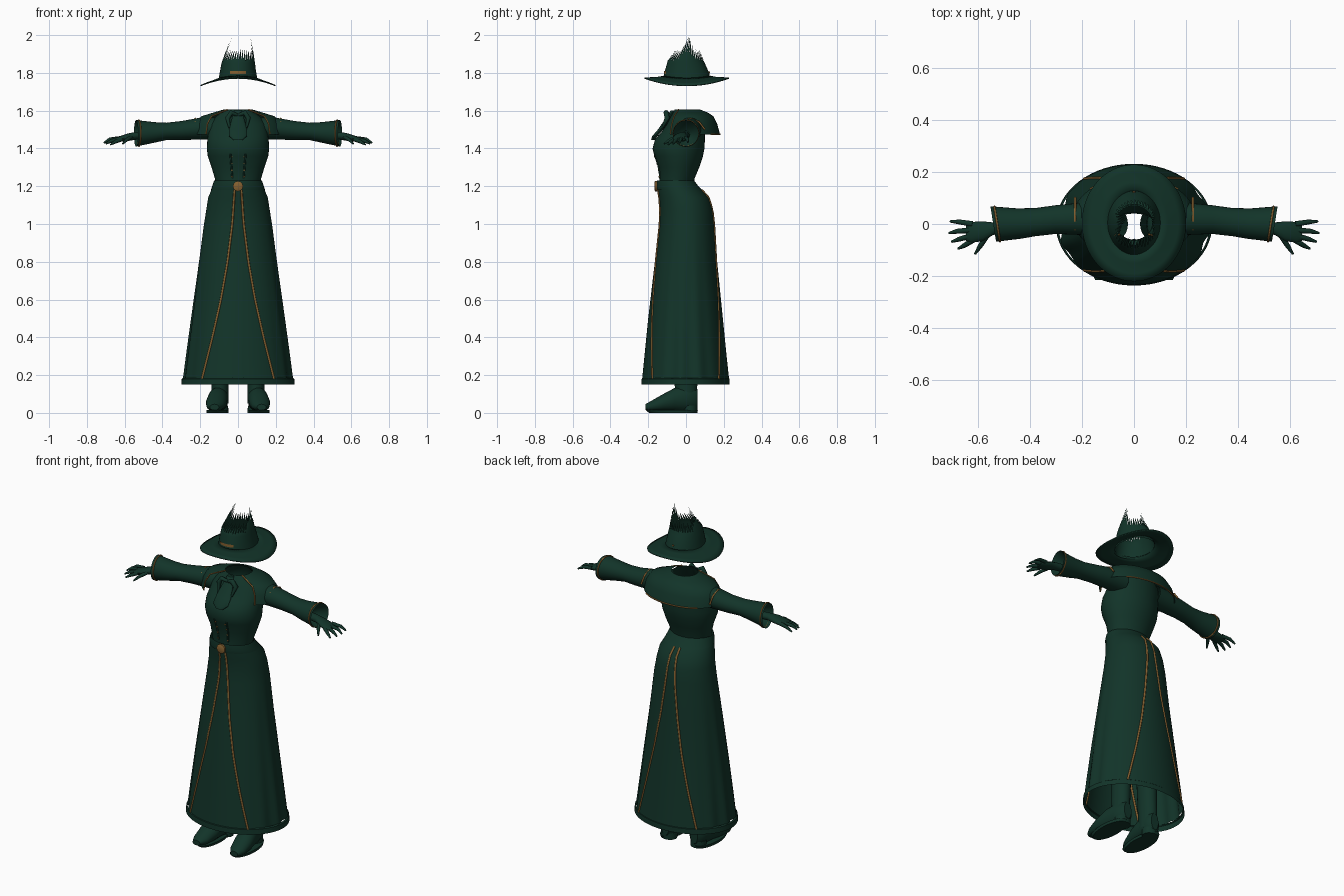
import bpy, bmesh
from math import sin, cos, pi, radians, sqrt
from mathutils import Vector

old = bpy.data.objects.get("Cube")
if old:
    bpy.data.objects.remove(old, do_unlink=True)


def material(name, rgb):
    mat = bpy.data.materials.new(name)
    mat.use_nodes = True
    mat.diffuse_color = (*rgb, 1)
    mat.node_tree.nodes["Principled BSDF"].inputs["Base Color"].default_value = (*rgb, 1)
    return mat


GREEN = material("dark green cloth", (0.006, 0.034, 0.022))
GOLD = material("dull gold trim", (0.24, 0.12, 0.03))


def finish(name, bm, mat, angle=40):
    bmesh.ops.recalc_face_normals(bm, faces=bm.faces)
    mesh = bpy.data.meshes.new(name)
    bm.to_mesh(mesh)
    bm.free()
    mesh.materials.append(mat)
    obj = bpy.data.objects.new(name, mesh)
    bpy.context.collection.objects.link(obj)
    bpy.ops.object.select_all(action="DESELECT")
    obj.select_set(True)
    bpy.context.view_layer.objects.active = obj
    bpy.ops.object.shade_smooth_by_angle(angle=radians(angle))
    return obj


def depth(rows):
    """Rows of (height, front y, back y, half width) to ring tuples."""
    return [(z, 0, (a + b) / 2, w, (b - a) / 2) for z, a, b, w in rows]


def ring_point(ring, t, axis="z"):
    """Point on an elliptic ring; t = 0 faces the front."""
    h, c1, c2, r1, r2 = ring
    u, v = c1 + r1 * sin(t), c2 - r2 * cos(t)
    return Vector({"z": (u, v, h), "x": (h, u, v), "y": (u, h, v)}[axis])


def loft(name, rings, mat=GREEN, axis="z", n=32, side=1, caps=False, arc=(0, 2 * pi), shape=None):
    bm = bmesh.new()
    closed = arc[1] - arc[0] > 6.28
    count = n if closed else n + 1
    rows = []
    for ring in rings:
        row = []
        for i in range(count):
            t = arc[0] + (arc[1] - arc[0]) * i / n
            p = ring_point(ring, t, axis)
            if shape:
                p = shape(p, t)
            row.append(bm.verts.new((p.x * side, p.y, p.z)))
        rows.append(row)
    for a, b in zip(rows, rows[1:]):
        for i in range(n):
            j = (i + 1) % count
            bm.faces.new((a[i], a[j], b[j], b[i]))
    if caps:
        bm.faces.new(rows[0])
        bm.faces.new(rows[-1])
    return finish(name, bm, mat)


def tube(name, points, radius, mat=GOLD, taper=None, cyclic=False):
    curve = bpy.data.curves.new(name, "CURVE")
    curve.dimensions = "3D"
    curve.bevel_depth = radius
    curve.bevel_resolution = 2
    curve.use_fill_caps = True
    spline = curve.splines.new("POLY")
    spline.points.add(len(points) - 1)
    spline.use_cyclic_u = cyclic
    for i, (sp, p) in enumerate(zip(spline.points, points)):
        sp.co = (*p, 1)
        sp.radius = taper[i] if taper else 1
    curve.materials.append(mat)
    obj = bpy.data.objects.new(name, curve)
    bpy.context.collection.objects.link(obj)
    return obj


def lerp(rows, h):
    """Interpolate a table whose first column is height."""
    rows = sorted(rows)
    for a, b in zip(rows, rows[1:]):
        if h <= b[0]:
            f = max(0, (h - a[0]) / (b[0] - a[0]))
            return tuple(p + (q - p) * f for p, q in zip(a, b))
    return rows[-1]


def surface(rings, x, z, facing):
    _, _, c, rx, ry = lerp(rings, z)
    return Vector((x, c + facing * ry * sqrt(max(0, 1 - (x / rx) ** 2)), z))


# Long skirt with soft side folds
skirt = depth([(1.225, -.15, .04, .125), (1.19, -.15, .075, .137), (1.14, -.142, .12, .158),
               (1.08, -.138, .14, .167), (1, -.14, .15, .18), (.8, -.165, .165, .207),
               (.5, -.2, .195, .25), (.3, -.22, .215, .278), (.18, -.232, .228, .294)])


def folds(p, t):
    k = max(0, abs(sin(t)) - .7) * max(0, .9 - p.z) * .13 * (sin(14 * t) - 1)
    return Vector((p.x * (1 + k), p.y * (1 + k), p.z))


loft("skirt", skirt, n=96, shape=folds)
loft("skirt_hem", depth([(.185, -.23, .225, .29), (.18, -.235, .23, .298), (.15, -.236, .231, .3)]), n=64)
loft("waistband", depth([(1.18, -.153, .085, .143), (1.2, -.157, .066, .137), (1.23, -.153, .043, .127)]))

# Curved trim pairs down the front and back of the skirt
trim_path = [(1.18, .018), (1, .03), (.8, .055), (.6, .09), (.4, .135), (.18, .19)]
for facing, label in ((-1, "front"), (1, "back")):
    for s in (1, -1):
        heights = [.18 + i * .04 for i in range(26)]
        tube(f"{label}_skirt_trim", [surface(skirt, s * lerp(trim_path, z)[1], z, facing) for z in heights], .006)

# Belt buckle
loft("buckle", [(-.168, 0, 1.2, .018, .018), (-.164, 0, 1.2, .027, .027), (-.15, 0, 1.2, .027, .027)],
     GOLD, "y", 12, caps=True)

# Bodice, open at the neck and waist
torso = depth([(1.2, -.138, .04, .115), (1.24, -.14, .045, .122), (1.3, -.145, .07, .14),
               (1.36, -.168, .09, .16), (1.4, -.177, .098, .165), (1.45, -.163, .1, .162),
               (1.48, -.135, .1, .158), (1.53, -.1, .1, .15), (1.57, -.08, .09, .115), (1.605, -.06, .07, .07)])
loft("bodice", torso, n=40)

# Corset ribs and lacing studs
for s in (1, -1):
    tube("corset_rib", [surface(torso, s * (.03 + (z - 1.24) * .08), z, -1)
                        for z in (1.24, 1.28, 1.32, 1.37)], .005, GREEN)
    for i in range(4):
        p = surface(torso, s * .032, 1.25 + i * .035, -1)
        tube("lacing_stud", [p + Vector((0, -.007, 0)), p], .004)

# Neck bow with hanging fold
loft("bow_fall", [(1.6, 0, -.07, .02, .012), (1.55, 0, -.1, .035, .014), (1.5, 0, -.135, .048, .014),
                  (1.465, 0, -.165, .048, .014), (1.445, 0, -.175, .025, .01)], n=20, caps=True)
for s in (1, -1):
    tube("bow_loop", [(0, -.09, 1.575), (s * .035, -.105, 1.59), (s * .055, -.1, 1.56), (s * .045, -.125, 1.51)],
         .014, GREEN, (.6, 1, 1, .4))

# Shoulder capelet, open at the front
cape = depth([(1.606, -.06, .075, .076), (1.59, -.08, .115, .13), (1.57, -.1, .145, .195),
              (1.53, -.118, .165, .225), (1.475, -.13, .18, .235)])
edge = radians(46)
loft("capelet", cape, n=48, arc=(edge, 2 * pi - edge))
for s in (1, -1):
    tube("capelet_front_trim", [ring_point(r, s * edge) for r in cape], .004)
    tube("capelet_shoulder_trim", [(s * .226, y, z) for y, z in
                                   ((-.03, 1.5), (-.02, 1.54), (.02, 1.558), (.07, 1.54), (.1, 1.5))], .005)
tube("capelet_back_trim", [ring_point(cape[-1], pi + (i - 8) * .1) for i in range(17)], .004)

# Sleeves with bell cuffs, and gloved hands
sleeve = [(.11, .02, 1.505, .07, .06), (.2, .02, 1.505, .062, .058), (.3, .017, 1.495, .055, .05),
          (.38, .007, 1.49, .054, .046), (.44, .002, 1.485, .058, .054), (.54, 0, 1.48, .068, .07)]
lining = [(.54, 0, 1.48, .068, .07), (.49, 0, 1.475, .045, .045), (.47, 0, 1.472, .02, .02)]


def slant(p, t):
    return p + Vector((p.y * .16, 0, 0)) if p.x > .43 else p


palm = [(.46, -.005, 1.47, .024, .02), (.54, -.018, 1.467, .024, .021),
        (.58, -.028, 1.46, .038, .02), (.625, -.032, 1.45, .04, .015), (.645, -.034, 1.447, .03, .008)]
fingers = [((.62, 0, 1.455), (.67, .008, 1.45), (.705, .01, 1.432)),
           ((.63, -.024, 1.452), (.68, -.028, 1.448), (.71, -.035, 1.43)),
           ((.625, -.046, 1.45), (.67, -.058, 1.44), (.7, -.068, 1.425)),
           ((.615, -.06, 1.448), (.65, -.082, 1.435), (.675, -.095, 1.42)),
           ((.565, -.045, 1.46), (.59, -.085, 1.445), (.61, -.115, 1.425))]
for s, label in ((1, "left"), (-1, "right")):
    loft(f"{label}_sleeve", sleeve, axis="x", side=s, n=28, shape=slant)
    loft(f"{label}_cuff_lining", lining, axis="x", side=s, n=28, shape=slant)
    rim = [slant(ring_point((.525, 0, 1.481, .067, .069), i * pi / 12, "x"), 0) for i in range(24)]
    tube(f"{label}_cuff_trim", [(p.x * s, p.y, p.z) for p in rim], .004, cyclic=True)
    loft(f"{label}_hand", palm, axis="x", side=s, n=16, caps=True)
    for path in fingers:
        tube(f"{label}_finger", [(x * s, y, z) for x, y, z in path], .011, GREEN, (1, .85, .4))

# Boots: foot with flat sole, heel and shaft
foot = [(.062, .095, .075, .025, .05), (.045, .096, .072, .042, .062), (0, .1, .075, .05, .068),
        (-.06, .108, .07, .053, .062), (-.12, .115, .053, .055, .047),
        (-.18, .121, .036, .045, .03), (-.215, .125, .03, .024, .016)]
shaft = [(.05, .095, 0, .045, .055), (.15, .095, 0, .046, .06), (.25, .092, 0, .048, .06),
         (.45, .09, 0, .056, .065), (.7, .088, 0, .065, .07)]


def flat_sole(p, t):
    return Vector((p.x, p.y, max(p.z, .016)))


for s, label in ((1, "left"), (-1, "right")):
    loft(f"{label}_boot_foot", foot, axis="y", side=s, n=24, caps=True, shape=flat_sole)
    loft(f"{label}_boot_shaft", shaft, side=s, n=24)
    loft(f"{label}_boot_sole", [(0, .112, -.07, .054, .125), (.016, .112, -.075, .056, .14)],
         side=s, n=24, caps=True)
    loft(f"{label}_boot_heel", [(0, .097, .02, .046, .04), (.04, .097, .02, .045, .042)], side=s, n=20, caps=True)


# Hat brim, drooping at the sides
def droop(p, t):
    return p - Vector((0, 0, p.x ** 2))


brim = loft("hat_brim", depth([(1.785, -.118, .128, .097), (1.779, -.15, .16, .13), (1.777, -.19, .2, .17),
                               (1.775, -.22, .228, .2)]), n=64, shape=droop)
solid = brim.modifiers.new("thickness", "SOLIDIFY")
solid.thickness = .006

# Hat crown, open and torn into pointed teeth at the top
crown = [(1.77, 0, .005, .102, .125), (1.81, 0, .003, .095, .115), (1.87, .002, -.002, .086, .093),
         (1.93, .01, .01, .068, .058), (2, .018, .02, .047, .035)]
bm = bmesh.new()
TEETH = 40


def peak(t):
    return max(0, abs(sin(t)) - .88) / .12


def crown_vert(t, z):
    return bm.verts.new(ring_point(lerp(crown, z), t))


columns = []
for i in range(TEETH):
    t = 2 * pi * i / TEETH
    columns.append([crown_vert(t, z) for z in (1.77, 1.81, 1.85, 1.865 + .045 * peak(t))])
for i in range(TEETH):
    a, b = columns[i], columns[(i + 1) % TEETH]
    for k in range(3):
        bm.faces.new((a[k], b[k], b[k + 1], a[k + 1]))
    t = 2 * pi * (i + .5) / TEETH
    bm.faces.new((a[3], b[3], crown_vert(t, 1.915 + .085 * peak(t) + .008 * (i % 2) * (1 - peak(t)))))
finish("hat_crown", bm, GREEN)

# Hat band plate in front and a stud behind
band = lerp(crown, 1.802)
loft("hat_plate", [(z, 0, band[2], band[3] + .004, band[4] + .004) for z in (1.794, 1.81)],
     GOLD, n=8, arc=(-.45, .45))
p = ring_point(band, pi)
tube("hat_stud", [p, p + Vector((0, .006, 0))], .005)
